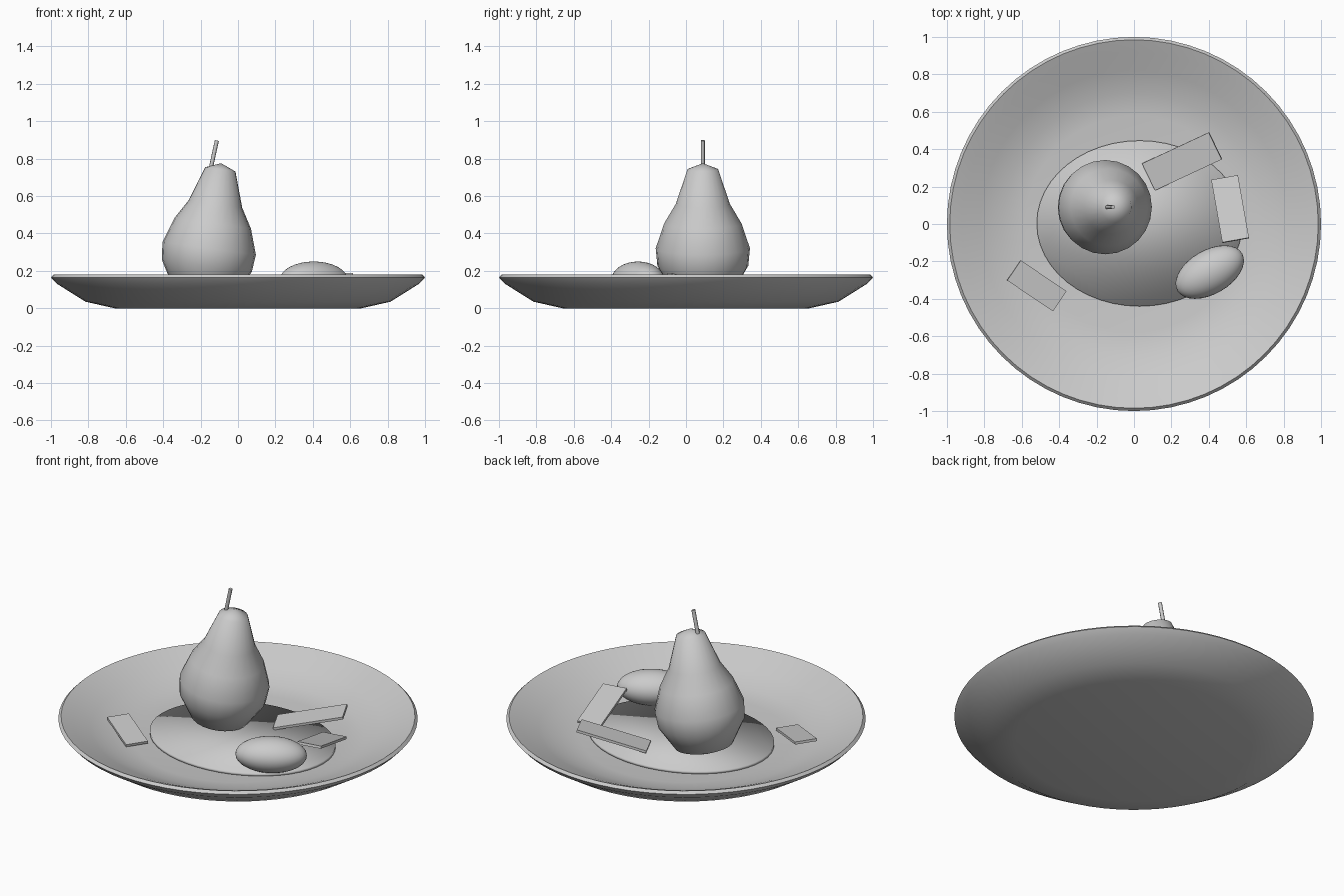
import bpy, bmesh, math
from mathutils import Matrix, Vector

if "Cube" in bpy.data.objects:
    bpy.data.objects.remove(bpy.data.objects["Cube"])

grey = bpy.data.materials.new("plain_grey")
grey.diffuse_color = (0.6, 0.6, 0.6, 1)
grey.use_nodes = True
grey.node_tree.nodes["Principled BSDF"].inputs["Base Color"].default_value = grey.diffuse_color


def finish(obj, name, smooth=None):
    obj.name = name
    obj.data.materials.append(grey)
    if smooth:
        for o in bpy.context.selected_objects:
            o.select_set(False)
        obj.select_set(True)
        bpy.context.view_layer.objects.active = obj
        bpy.ops.object.shade_smooth_by_angle(angle=math.radians(smooth))
    return obj


def lathe(name, profile, segments, smooth):
    """Spin (radius, z) points around z; profile starts and ends on the axis."""
    bm = bmesh.new()
    verts = [bm.verts.new((r, 0, z)) for r, z in profile]
    edges = [bm.edges.new(pair) for pair in zip(verts, verts[1:])]
    bmesh.ops.spin(bm, geom=verts + edges, axis=(0, 0, 1), cent=(0, 0, 0),
                   steps=segments, angle=math.tau, use_duplicate=False)
    bmesh.ops.remove_doubles(bm, verts=bm.verts, dist=1e-4)
    bmesh.ops.recalc_face_normals(bm, faces=bm.faces)
    mesh = bpy.data.meshes.new(name)
    bm.to_mesh(mesh)
    bm.free()
    obj = bpy.data.objects.new(name, mesh)
    bpy.context.collection.objects.link(obj)
    return finish(obj, name, smooth)


def slice_slab(name, centre, size, heading, pitch, roll=0):
    """Thin slab whose long axis points along heading and rises by pitch."""
    bpy.ops.mesh.primitive_cube_add(size=1)
    obj = bpy.context.object
    obj.data.transform(Matrix.Diagonal((*size, 1)))
    obj.matrix_world = (Matrix.Translation(centre)
                        @ Matrix.Rotation(math.radians(heading), 4, 'Z')
                        @ Matrix.Rotation(math.radians(-pitch), 4, 'Y')
                        @ Matrix.Rotation(math.radians(roll), 4, 'X'))
    return finish(obj, name)


# Plate: underside, rolled rim, then dished inside
lathe("plate", [(0, 0), (0.66, 0), (0.815, 0.035), (0.97, 0.132), (1.0, 0.165),
                (0.985, 0.18), (0.92, 0.153), (0.82, 0.108), (0.70, 0.06),
                (0.58, 0.042), (0, 0.04)], 64, 60)

# Oval sauce pool, softly shaded over its rim
bpy.ops.mesh.primitive_cylinder_add(vertices=48, radius=1, depth=1)
pool = bpy.context.object
pool.data.transform(Matrix.Translation((0.03, 0.003, 0.048))
                    @ Matrix.Diagonal((0.55, 0.443, 0.02, 1)))
finish(pool, "sauce_pool", 180)

# Pear body, leaning slightly toward +x
pear = lathe("pear", [(0, -0.165), (0.10, -0.16), (0.165, -0.135), (0.243, 0),
                      (0.252, 0.094), (0.207, 0.228), (0.145, 0.333),
                      (0.082, 0.52), (0, 0.553)], 24, 60)
pear.matrix_world = (Matrix.Translation((-0.167, 0.09, 0.2275))
                     @ Matrix.Rotation(0.139, 4, 'Y'))

# Pear stem
low, high = Vector((-0.143, 0.09, 0.76)), Vector((-0.113, 0.09, 0.897))
bpy.ops.mesh.primitive_cylinder_add(vertices=8, radius=0.011, depth=(high - low).length)
stem = bpy.context.object
stem.matrix_world = (Matrix.Translation((low + high) / 2)
                     @ (high - low).to_track_quat('Z', 'Y').to_matrix().to_4x4())
finish(stem, "pear_stem", 50)

# Smooth oval scoop
bpy.ops.mesh.primitive_uv_sphere_add(segments=32, ring_count=16, radius=1)
scoop = bpy.context.object
scoop.matrix_world = (Matrix.Translation((0.405, -0.257, 0.15))
                      @ Matrix.Rotation(math.radians(30), 4, 'Z')
                      @ Matrix.Diagonal((0.2, 0.118, 0.1, 1)))
finish(scoop, "oval_scoop", 60)

# Three leaning slices
slice_slab("slice_back", (0.257, 0.335, 0.115), (0.405, 0.16, 0.015), 25, 14, 3)
slice_slab("slice_right", (0.514, 0.08, 0.138), (0.35, 0.145, 0.015), -80, 14)
slice_slab("slice_left", (-0.52, -0.33, 0.08), (0.298, 0.13, 0.015), -34, -8)
